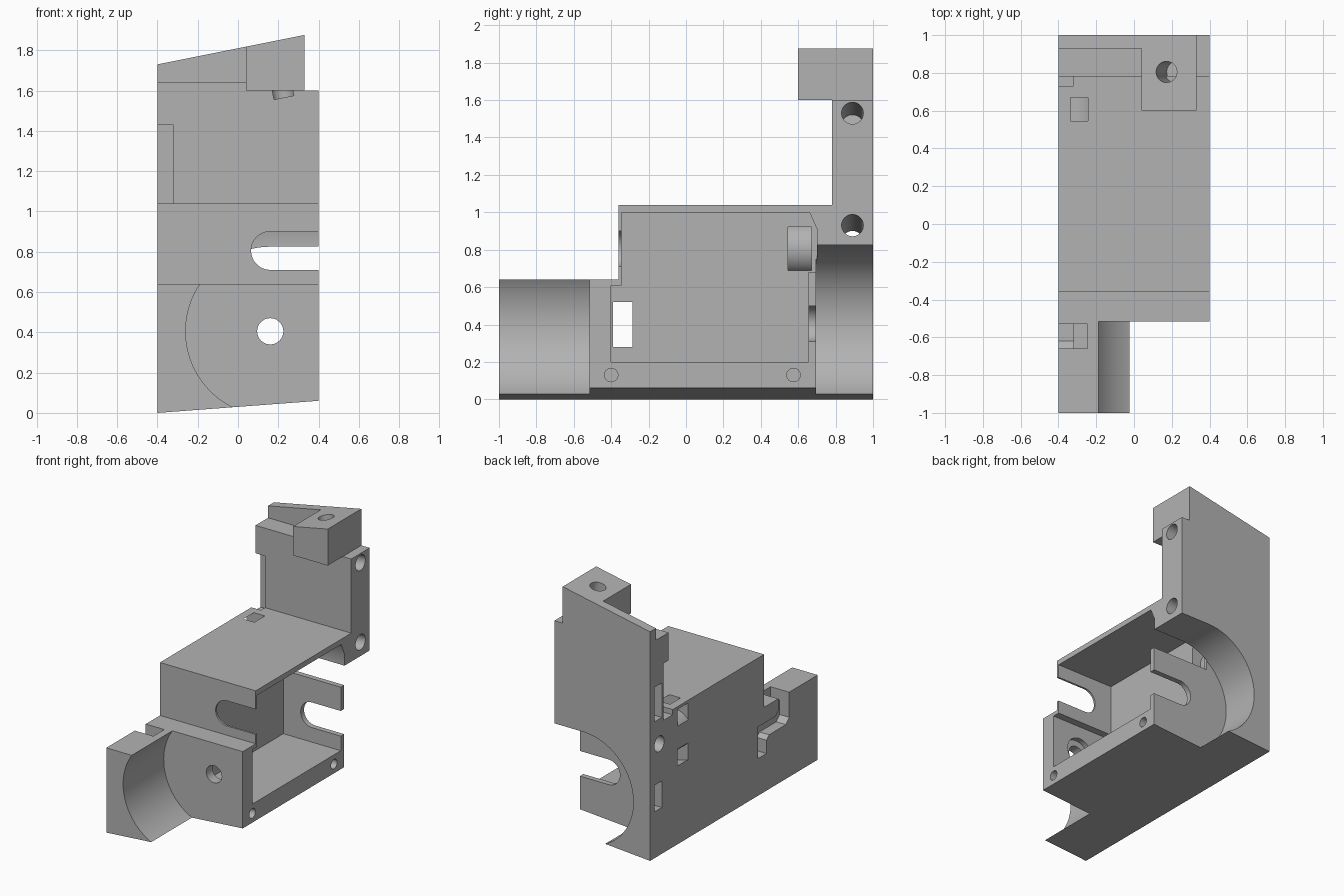
import bpy, bmesh, math
from mathutils import Vector

cube = bpy.data.objects.get("Cube")
if cube:
    bpy.data.objects.remove(cube, do_unlink=True)


def new_object(name, bm):
    bmesh.ops.recalc_face_normals(bm, faces=bm.faces)
    mesh = bpy.data.meshes.new(name)
    bm.to_mesh(mesh)
    bm.free()
    obj = bpy.data.objects.new(name, mesh)
    bpy.context.collection.objects.link(obj)
    return obj


def prism(name, axis, pts, lo, hi):
    """Extrude a profile along x (points are y, z) or y (points are x, z)."""
    bm = bmesh.new()
    place = (lambda a, b: (lo, a, b)) if axis == "x" else (lambda a, b: (a, lo, b))
    face = bm.faces.new([bm.verts.new(place(a, b)) for a, b in pts])
    ext = bmesh.ops.extrude_face_region(bm, geom=[face])
    step = Vector((hi - lo, 0, 0)) if axis == "x" else Vector((0, hi - lo, 0))
    verts = [g for g in ext["geom"] if isinstance(g, bmesh.types.BMVert)]
    bmesh.ops.translate(bm, vec=step, verts=verts)
    return new_object(name, bm)


def box(name, x, y, z):
    return prism(name, "x", [(y[0], z[0]), (y[1], z[0]), (y[1], z[1]), (y[0], z[1])], *x)


def rod(name, start, end, radius, sides=40):
    a, b = Vector(start), Vector(end)
    bm = bmesh.new()
    bmesh.ops.create_cone(bm, cap_ends=True, segments=sides, radius1=radius,
                          radius2=radius, depth=(b - a).length)
    obj = new_object(name, bm)
    turn = (b - a).to_track_quat("Z", "Y").to_matrix().to_4x4()
    turn.translation = (a + b) / 2
    obj.data.transform(turn)
    return obj


def open_slot(name, cz, radius, y, cx=0.16, steps=40):
    """Round-ended slot that runs out through the left side."""
    pts = [(cx + radius * math.cos(t), cz + radius * math.sin(t))
           for t in (math.pi * (0.5 + i / steps) for i in range(steps + 1))]
    return prism(name, "y", pts + [(1, cz - radius), (1, cz + radius)], *y)


def cut(target, cutter):
    cutter.hide_render = True
    mod = target.modifiers.new("cut", "BOOLEAN")
    mod.operation, mod.solver, mod.object = "DIFFERENCE", "EXACT", cutter
    bpy.context.view_layer.update()
    deps = bpy.context.evaluated_depsgraph_get()
    mesh = bpy.data.meshes.new_from_object(target.evaluated_get(deps))
    target.modifiers.clear()
    target.data = mesh
    bpy.data.objects.remove(cutter, do_unlink=True)


# Solid side silhouette
body = prism("bracket_body", "x", [
    (-1, -0.1), (1, -0.1), (1, 2), (0.6, 2), (0.6, 1.6), (0.78, 1.6),
    (0.78, 1.04), (-0.36, 1.04), (-0.36, 0.64), (-1, 0.64)], -0.4, 0.4)

# Sloping underside and sloping top
cut(body, prism("under", "y", [(-0.6, -0.3), (0.6, -0.3), (0.6, 0.075), (-0.6, -0.015)], -1.2, 1.2))
cut(body, prism("over", "y", [(-0.6, 1.69), (0.6, 1.93), (0.6, 2.3), (-0.6, 2.3)], -1.2, 1.2))

# Column head: keep the lug, thin wall and ledge
cut(body, box("lug_side", (-0.6, 0.04), (0.4, 0.78), (1.5, 2.3)))
cut(body, box("ledge", (-0.6, 0.04), (0.4, 0.93), (1.64, 2.3)))
cut(body, box("shoulder", (0.33, 0.6), (0.4, 1.2), (1.6, 2.3)))

# Main side cavity
cut(body, prism("cavity", "x", [
    (-0.4, 0.2), (0.655, 0.2), (0.655, 0.68), (0.7, 0.68), (0.7, 0.91),
    (0.66, 1), (-0.345, 1), (-0.345, 0.61), (-0.4, 0.61)], -0.08, 0.6))

# Round bays at both ends and the slots in the thin walls
for name, cz, radius, y in (("front_bay", 0.405, 0.42, (-1.2, -0.515)),
                            ("back_bay", 0.405, 0.42, (0.695, 1.2)),
                            ("front_slot", 0.805, 0.095, (-0.38, -0.3)),
                            ("back_slot", 0.405, 0.095, (0.62, 0.74))):
    cut(body, open_slot(name, cz, radius, y))

# Shaft hole with a counterbore on the cavity side
cut(body, rod("shaft_hole", (0.16, -0.6, 0.405), (0.16, -0.3, 0.405), 0.065))
cut(body, rod("counterbore", (0.16, -0.44, 0.405), (0.16, -0.3, 0.405), 0.11))

# Screw holes
cut(body, rod("lug_hole", (0.153, 0.805, 1.94), (0.228, 0.805, 1.565), 0.056))
cut(body, rod("column_hole_low", (0.6, 0.89, 0.952), (-0.6, 0.89, 0.82), 0.058))
cut(body, rod("column_hole_high", (0.6, 0.89, 1.552), (-0.2, 0.89, 1.464), 0.058))
for y in (-0.4, 0.575):
    cut(body, rod("floor_hole", (0.2, y, 0.13), (0.6, y, 0.13), 0.036))

# Curved tie tunnel through the right wall
tunnel = rod("tie_tunnel", (-0.29, 0.545, 0.805), (-0.29, 0.67, 0.805), 0.24)
cut(tunnel, rod("tie_core", (-0.29, 0.4, 0.805), (-0.29, 0.8, 0.805), 0.14))
cut(body, tunnel)

# Pockets in the right face of the column
for z in ((1.03, 1.29), (0.35, 0.55)):
    cut(body, box("pocket", (-0.6, -0.32), (0.86, 0.95), z))
cut(body, box("column_notch", (-0.6, -0.32), (0.73, 0.84), (1.0, 1.43)))

# Cable channel from the front ledge into the cavity
cut(body, prism("cable_channel", "x", [
    (-0.39, 0.28), (-0.285, 0.28), (-0.285, 0.49), (-0.315, 0.52), (-0.5, 0.52),
    (-0.53, 0.55), (-0.53, 0.8), (-0.66, 0.8), (-0.66, 0.45), (-0.62, 0.41),
    (-0.42, 0.41), (-0.39, 0.38)], -0.6, -0.32))
cut(body, box("cable_exit", (-0.5, -0.04), (-0.39, -0.285), (0.28, 0.52)))
cut(body, box("channel_mouth", (-0.6, -0.245), (-0.66, -0.53), (0.56, 0.8)))

# Single grey finish
grey = bpy.data.materials.new("plain_grey")
grey.use_nodes = True
color = (0.45, 0.45, 0.45, 1)
grey.diffuse_color = color
grey.node_tree.nodes["Principled BSDF"].inputs["Base Color"].default_value = color
body.data.materials.clear()
body.data.materials.append(grey)
for poly in body.data.polygons:
    poly.material_index = 0

bpy.ops.object.select_all(action="DESELECT")
body.select_set(True)
bpy.context.view_layer.objects.active = body
bpy.ops.object.shade_smooth_by_angle(angle=math.radians(25))
